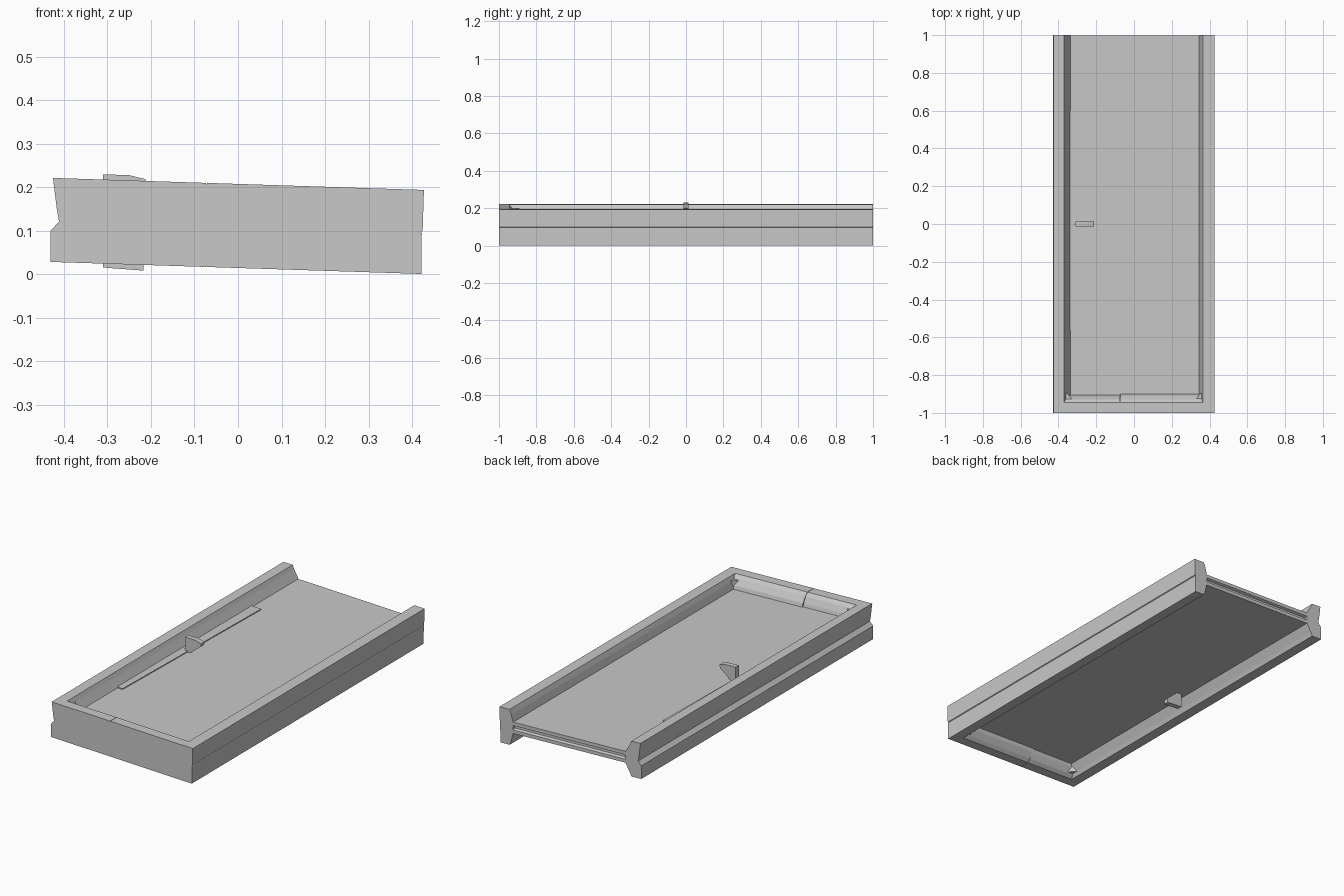
import bpy
import bmesh

cube = bpy.data.objects.get("Cube")
if cube:
    bpy.data.objects.remove(cube, do_unlink=True)

grey = bpy.data.materials.new("plain grey")
grey.use_nodes = True
colour = (0.58, 0.58, 0.58, 1)
grey.diffuse_color = colour
grey.node_tree.nodes["Principled BSDF"].inputs["Base Color"].default_value = colour

H = 0.0965       # half height of the frame
PANEL = 0.031    # half thickness of the panel


def lean(x, y, z):
    """The whole tray tips slightly towards +x."""
    return (x, y, z + 0.111 - 0.0324 * x)


def prism(name, profile, axis, start, end):
    """Extrude a closed 2D profile along one axis."""
    place = {
        "x": lambda p, t: (t, p[0], p[1]),
        "y": lambda p, t: (p[0], t, p[1]),
        "z": lambda p, t: (p[0], p[1], t),
    }[axis]
    bm = bmesh.new()
    rings = [[bm.verts.new(lean(*place(p, t))) for p in profile]
             for t in (start, end)]
    bm.faces.new(rings[0])
    bm.faces.new(rings[1][::-1])
    n = len(profile)
    for i in range(n):
        j = (i + 1) % n
        bm.faces.new((rings[0][i], rings[1][i], rings[1][j], rings[0][j]))
    bmesh.ops.recalc_face_normals(bm, faces=bm.faces)
    mesh = bpy.data.meshes.new(name)
    bm.to_mesh(mesh)
    bm.free()
    mesh.materials.append(grey)
    obj = bpy.data.objects.new(name, mesh)
    bpy.context.collection.objects.link(obj)
    return obj


def flipped(half):
    """Close a profile by mirroring its upper half below the middle."""
    return half + [(a, -b) for a, b in reversed(half)]


# Panel in the middle of the frame, with a shallow groove in its back edge
prism("panel", flipped([(-0.96, PANEL), (0.998, PANEL), (0.998, 0.012), (0.985, 0.006)]),
      "x", -0.36, 0.36)

# Side rails with sloped inner walls and a groove on the outside
inner_left = flipped([(0.365, H), (0.355, 0.07), (0.345, PANEL)])
prism("left_rail", inner_left + [(0.421, -H), (0.422, -0.003), (0.42, 0),
                                 (0.424, 0.003), (0.427, H)], "y", -1, 1)
inner_right = flipped([(-0.37, H), (-0.36, 0.075), (-0.335, PANEL)])
prism("right_rail", inner_right + [(-0.43, -H), (-0.43, -0.025), (-0.411, -0.003),
                                   (-0.416, 0.025), (-0.425, H)], "y", -1, 1)

# Front rail in two lengths that meet at a narrow seam
for name, x0, x1, step in (("front_rail_right", -0.37, -0.073, 0.0),
                           ("front_rail_left", -0.071, 0.365, 0.005)):
    half = [(-1, H), (-0.945, H), (-0.928, 0.08), (-0.912 + step, 0.05),
            (-0.906 + step, PANEL)]
    prism(name, flipped(half), "x", x0, x1)
prism("front_rail_joint", flipped([(-0.999, H - 0.002), (-0.946, H - 0.002), (-0.91, PANEL)]),
      "x", -0.08, -0.06)

# Corner fillets above and below the panel
for side, label in ((1, "top"), (-1, "bottom")):
    for x, d in ((-0.36, 1), (0.36, -1)):
        prism(f"{label}_corner_fillet",
              [(x, -0.94), (x + d * 0.045, -0.94), (x, -0.89)],
              "z", side * 0.025, side * 0.075)

# Wedge gussets standing on both faces of the panel
prism("top_gusset", [(-0.31, H + 0.012), (-0.25, H + 0.012), (-0.212, H + 0.004),
                     (-0.215, 0.083), (-0.285, 0.025), (-0.31, 0.025)],
      "y", -0.014, 0.014)
prism("bottom_gusset", [(-0.31, -H - 0.009), (-0.217, -H - 0.013), (-0.217, -0.085),
                        (-0.285, -0.025), (-0.31, -0.025)],
      "y", -0.014, 0.014)

# Thin strip along the right rail on the upper side of the panel
prism("panel_strip", [(-0.34, -0.56), (-0.305, -0.56), (-0.28, 0.6), (-0.34, 0.6)],
      "z", PANEL - 0.002, PANEL + 0.005)
